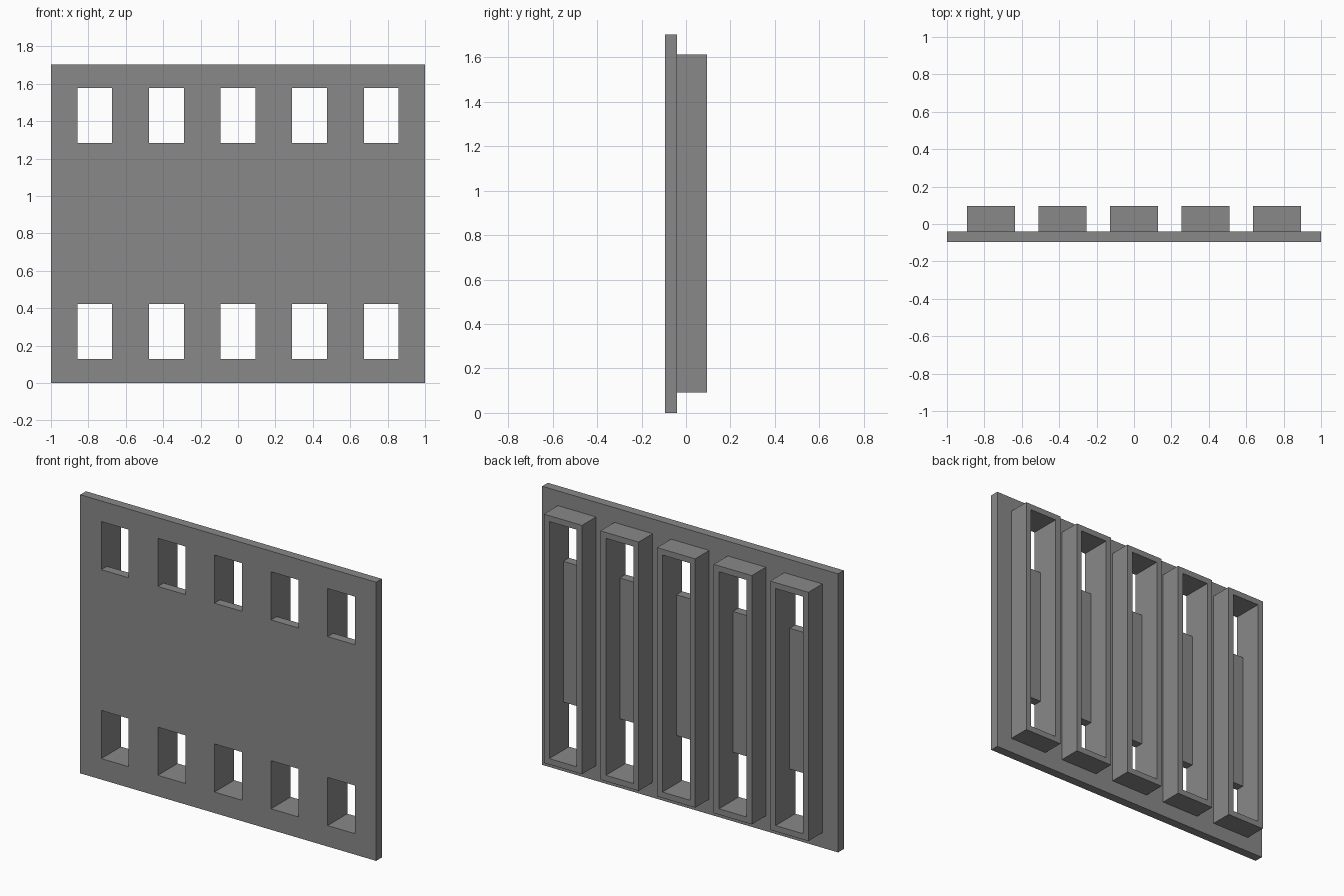
import bpy
import bmesh

if "Cube" in bpy.data.objects:
    bpy.data.objects.remove(bpy.data.objects["Cube"])

grey = bpy.data.materials.new("mid_grey")
grey.diffuse_color = (0.25, 0.25, 0.25, 1.0)
grey.use_nodes = True
grey.node_tree.nodes["Principled BSDF"].inputs["Base Color"].default_value = grey.diffuse_color


def pierced_plate(name, xs, zs, y_front, y_back, is_hole):
    """Slab spanning the grid xs by zs, leaving out the cells marked as holes."""
    bm = bmesh.new()
    verts = {}

    def vert(x, z):
        if (x, z) not in verts:
            verts[(x, z)] = bm.verts.new((x, y_front, z))
        return verts[(x, z)]

    for i in range(len(xs) - 1):
        for j in range(len(zs) - 1):
            if not is_hole(i, j):
                bm.faces.new((vert(xs[i], zs[j]), vert(xs[i + 1], zs[j]),
                              vert(xs[i + 1], zs[j + 1]), vert(xs[i], zs[j + 1])))
    ext = bmesh.ops.extrude_face_region(bm, geom=bm.faces[:], use_keep_orig=True)
    for v in (g for g in ext["geom"] if isinstance(g, bmesh.types.BMVert)):
        v.co.y = y_back
    bmesh.ops.recalc_face_normals(bm, faces=bm.faces[:])
    mesh = bpy.data.meshes.new(name)
    bm.to_mesh(mesh)
    bm.free()
    mesh.materials.append(grey)
    obj = bpy.data.objects.new(name, mesh)
    bpy.context.collection.objects.link(obj)
    return obj


FRONT, MID, BACK = -0.095, -0.04, 0.095
HOLE, FRAME = 0.0925, 0.129          # half widths of openings and frames
centres = [0.3825 * k for k in range(-2, 3)]

# Front panel with two rows of five windows
panel_xs = [-1.0] + [c + s * HOLE for c in centres for s in (-1, 1)] + [1.0]
panel_zs = [0.0, 0.128, 0.422, 1.282, 1.576, 1.702]
pierced_plate("front_panel", panel_xs, panel_zs, FRONT, MID,
              lambda i, j: i % 2 == 1 and j in (1, 3))

# Tall open frames standing on the back of the panel
for n, c in enumerate(centres, 1):
    pierced_plate(f"back_frame_{n}",
                  [c - FRAME, c - HOLE, c + HOLE, c + FRAME],
                  [0.092, 0.128, 1.576, 1.612], MID, BACK,
                  lambda i, j: i == 1 and j == 1)
